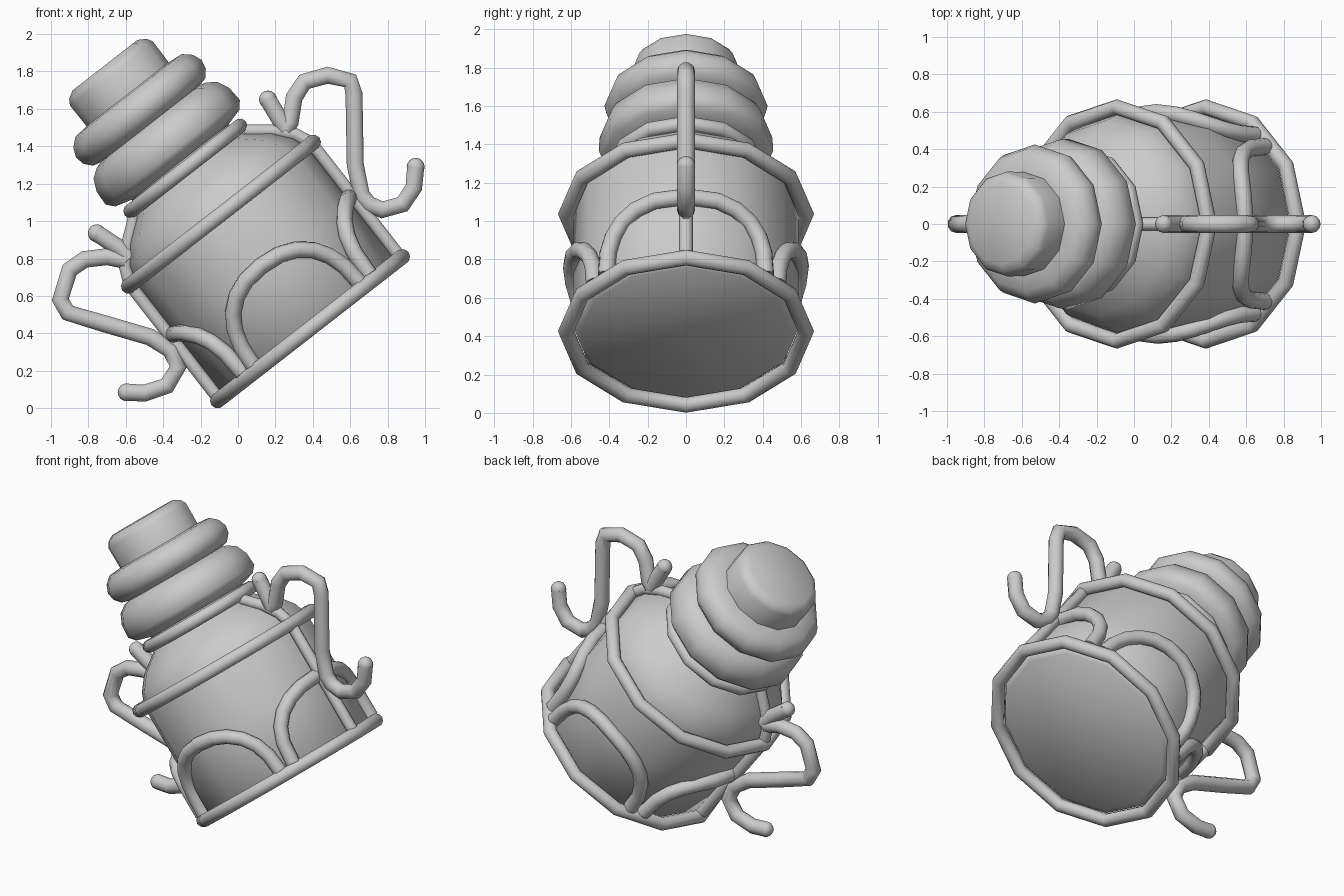
import bpy, math
from mathutils import Matrix, Vector

if "Cube" in bpy.data.objects:
    bpy.data.objects.remove(bpy.data.objects["Cube"])

# Tilted frame: local z is the bottle axis, origin at the base centre
TILT = Matrix.Translation((0.385, 0, 0.425)) @ Matrix.Rotation(math.radians(-37.9), 4, 'Y')


def finish(ob, angle=50):
    bpy.ops.object.select_all(action='DESELECT')
    ob.select_set(True)
    bpy.context.view_layer.objects.active = ob
    if ob.type == 'CURVE':
        bpy.ops.object.convert(target='MESH')
    bpy.ops.object.shade_smooth_by_angle(angle=math.radians(angle))


def lathe(name, profile, sides=12):
    """Revolve (radius, height) points about the bottle axis, capping both ends."""
    verts, faces = [], []
    for r, z in profile:
        for i in range(sides):
            a = 2 * math.pi * i / sides
            verts.append(TILT @ Vector((r * math.cos(a), r * math.sin(a), z)))
    for k in range(len(profile) - 1):
        for i in range(sides):
            j = (i + 1) % sides
            faces.append((k * sides + i, k * sides + j, (k + 1) * sides + j, (k + 1) * sides + i))
    faces.append(tuple(reversed(range(sides))))
    faces.append(tuple(range((len(profile) - 1) * sides, len(profile) * sides)))
    me = bpy.data.meshes.new(name)
    me.from_pydata(verts, [], faces)
    ob = bpy.data.objects.new(name, me)
    bpy.context.collection.objects.link(ob)
    finish(ob)


def tube(name, points, radius, closed=False, local=True):
    """Round rod along a path of straight segments."""
    cu = bpy.data.curves.new(name, 'CURVE')
    cu.dimensions = '3D'
    cu.bevel_depth = radius
    cu.bevel_resolution = 3
    cu.use_fill_caps = True
    sp = cu.splines.new('POLY')
    sp.points.add(len(points) - 1)
    for p, co in zip(sp.points, points):
        p.co = (*(TILT @ Vector(co) if local else Vector(co)), 1)
    sp.use_cyclic_u = closed
    ob = bpy.data.objects.new(name, cu)
    bpy.context.collection.objects.link(ob)
    finish(ob)


def ring(name, r, z, thick):
    tube(name, [(r * math.cos(i * math.pi / 6), r * math.sin(i * math.pi / 6), z)
                for i in range(12)], thick, closed=True)


def rod_end(name, tip, radius):
    bpy.ops.mesh.primitive_uv_sphere_add(segments=12, ring_count=8, radius=radius, location=tip)
    bpy.context.object.name = name
    finish(bpy.context.object)


# Glass body with domed shoulder
lathe("bottle_body", [(0.55, -0.01), (0.586, 0.02), (0.586, 0.40), (0.586, 0.77), (0.555, 0.86),
                      (0.485, 0.95), (0.38, 1.03), (0.33, 1.07), (0.33, 1.16)])

# Neck bulges and stopper
lathe("neck_collar", [(0.33, 1.13), (0.42, 1.155), (0.455, 1.195), (0.45, 1.28),
                      (0.42, 1.345), (0.37, 1.38), (0.30, 1.40)])
lathe("neck_lip", [(0.30, 1.38), (0.38, 1.40), (0.415, 1.44), (0.425, 1.49),
                   (0.405, 1.54), (0.36, 1.58), (0.25, 1.59)])
lathe("stopper", [(0.278, 1.55), (0.28, 1.73), (0.262, 1.76), (0.22, 1.785)])

# Metal hoops
ring("base_hoop", 0.625, 0.0, 0.042)
ring("shoulder_hoop", 0.625, 0.775, 0.042)
ring("neck_hoop", 0.37, 1.085, 0.04)

# Side struts running up over the shoulder
for name, s in (("right", 1), ("left", -1)):
    tube(name + "_strut", [(s * r, 0, z) for r, z in
         ((0.615, 0.0), (0.615, 0.78), (0.575, 0.87), (0.50, 0.95), (0.37, 1.05))], 0.036)

# Four arches wrapped round the body; the side pair is wider and squarer
for k, name in enumerate(("right", "back", "left", "front")):
    side = k % 2 == 0
    spread, power = (44, 0.75) if side else (37, 0.9)
    rise = 0.39
    path = []
    for i in range(13):
        t = math.pi * i / 12
        c, s = math.cos(t), max(0, math.sin(t))
        a = k * math.pi / 2 + math.radians(spread) * math.copysign(abs(c) ** power, c)
        path.append((0.597 * math.cos(a), 0.597 * math.sin(a), 0.035 + rise * s ** power))
    tube(name + "_arch", path, 0.045)

# Curled wire handles in the y = 0 plane (x, z points)
HANDLES = {
    "right_handle": [(0.25, 1.49), (0.28, 1.53), (0.30, 1.66), (0.355, 1.745), (0.48, 1.78),
                     (0.60, 1.75), (0.62, 1.68), (0.627, 1.30), (0.66, 1.14), (0.70, 1.09),
                     (0.77, 1.06), (0.88, 1.09), (0.94, 1.18), (0.95, 1.29)],
    "right_handle_tail": [(0.26, 1.49), (0.22, 1.55), (0.16, 1.65)],
    "left_handle": [(-0.60, 0.79), (-0.70, 0.81), (-0.82, 0.795), (-0.90, 0.74), (-0.95, 0.58),
                    (-0.91, 0.51), (-0.71, 0.45), (-0.47, 0.38), (-0.36, 0.31), (-0.32, 0.22),
                    (-0.38, 0.12), (-0.50, 0.08), (-0.595, 0.085)],
    "left_handle_tail": [(-0.58, 0.80), (-0.64, 0.86), (-0.755, 0.935)],
}
for name, pts in HANDLES.items():
    path = [(x, 0, z) for x, z in pts]
    tube(name, path, 0.048, local=False)
    rod_end(name + "_end", path[-1], 0.048)
